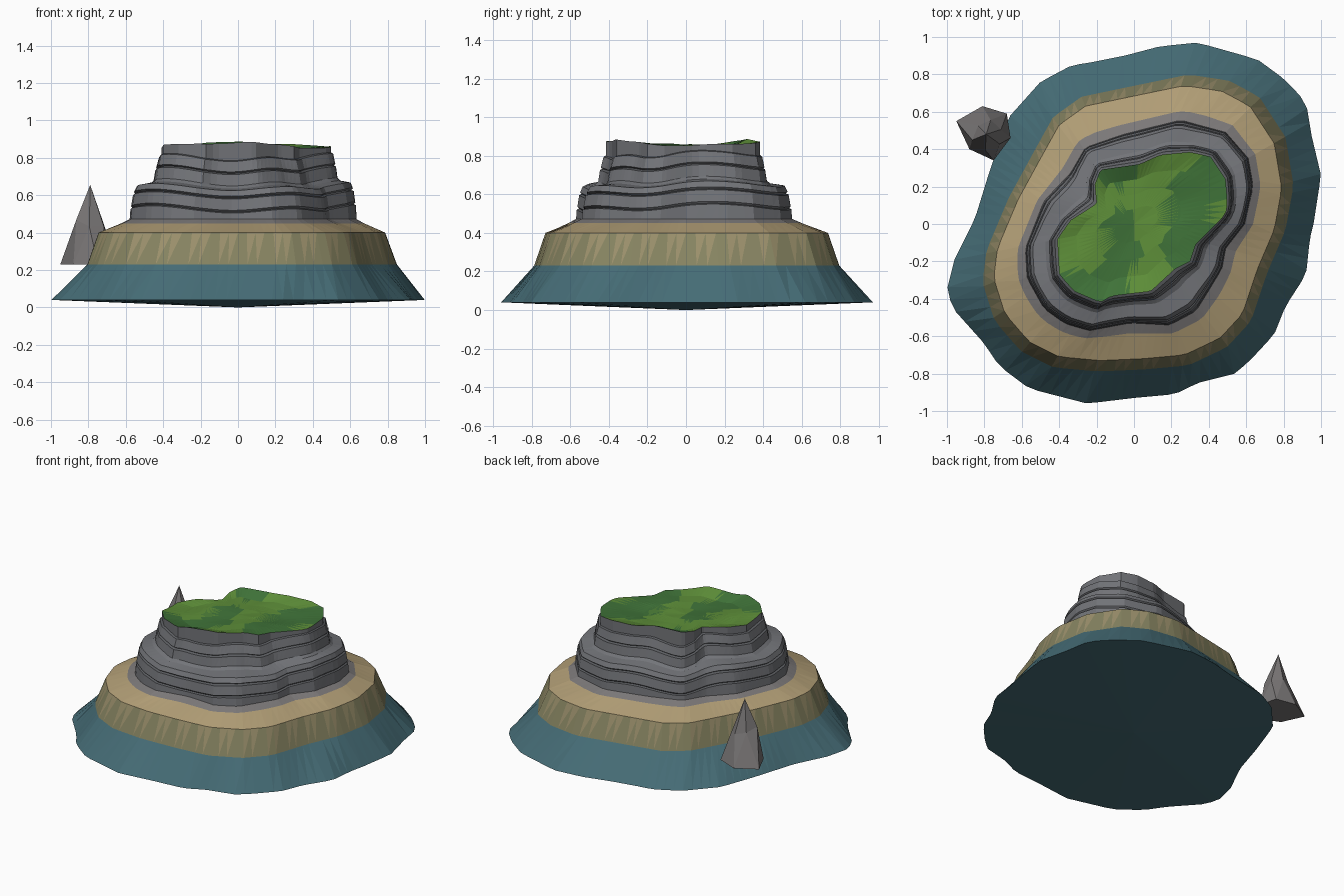
import bpy, math, random
from mathutils import noise, Vector

if "Cube" in bpy.data.objects:
    bpy.data.objects.remove(bpy.data.objects["Cube"])

random.seed(4)
N = 96

def mat(name, c):
    m = bpy.data.materials.new(name)
    m.diffuse_color = (*c, 1)
    m.use_nodes = True
    m.node_tree.nodes["Principled BSDF"].inputs["Base Color"].default_value = m.diffuse_color
    return m

WATER = mat("deep_water_rock", (0.06, 0.15, 0.18))
WET = mat("wet_sand", (0.24, 0.23, 0.12))
DAMP = mat("damp_sand", (0.33, 0.28, 0.15))
SAND = mat("sand", (0.44, 0.34, 0.18))
SCREE = mat("scree", (0.20, 0.19, 0.19))
ROCK = mat("cliff_rock", (0.17, 0.175, 0.19))
DARK = mat("cliff_rock_dark", (0.11, 0.115, 0.125))
GRASS = mat("grass", (0.11, 0.27, 0.04))
GRASS2 = mat("grass_dark", (0.05, 0.17, 0.04))
STACK = mat("stack_rock", (0.19, 0.18, 0.18))

# Outlines as flat x, y pairs, counter-clockwise
SHORE = [.96, 0, 1, .26, .95, .47, .92, .65, .81, .77, .66, .88, .34, .97, .14, .95, -.05, .9, -.25, .86,
         -.33, .85, -.5, .76, -.67, .57, -.77, .29, -.85, .03, -.96, -.19, -1, -.35, -.97, -.45,
         -.8, -.64, -.72, -.76, -.56, -.88, -.25, -.96, 0, -.93, .22, -.91, .34, -.85, .54, -.8,
         .62, -.73, .75, -.59, .81, -.44, .92, -.27, .94, -.08]
BEACH = [.79, .19, .75, .43, .62, .63, .47, .71, .27, .74, -.02, .68, -.26, .63, -.4, .53, -.5, .35,
         -.62, .13, -.73, -.13, -.75, -.29, -.69, -.48, -.56, -.63, -.4, -.71, -.18, -.73, .05, -.72,
         .27, -.7, .46, -.61, .58, -.48, .66, -.24, .75, -.03]
FOOT = [.635, .2, .61, .35, .49, .49, .25, .555, .11, .52, -.07, .475, -.26, .41, -.34, .27, -.48, .12,
        -.58, -.13, -.57, -.29, -.48, -.45, -.37, -.53, -.24, -.57, -.02, -.53, .19, -.54, .33, -.465,
        .39, -.37, .47, -.24, .49, -.13, .59, 0]
RIM = [.5, .11, .49, .24, .41, .36, .3, .385, .14, .37, .03, .32, -.18, .29, -.21, .21, -.2, .11,
       -.26, .07, -.34, .02, -.41, -.08, -.4, -.27, -.32, -.36, -.18, -.42, -.12, -.385, .09, -.36,
       .22, -.24, .3, -.2, .33, -.11, .41, -.03, .49, .05]

def radii(flat):
    """Resample an outline to N radii by crossing rays with its edges."""
    pts = [Vector(p) for p in zip(flat[::2], flat[1::2])]
    out = []
    for i in range(N):
        d = Vector((math.cos(2 * math.pi * i / N), math.sin(2 * math.pi * i / N)))
        best = 0
        for a, b in zip(pts, pts[1:] + pts[:1]):
            e = b - a
            den = d.x * e.y - d.y * e.x
            if abs(den) < 1e-9:
                continue
            r = (a.x * e.y - a.y * e.x) / den
            s = (a.x * d.y - a.y * d.x) / den
            if r > 0 and -1e-6 <= s <= 1 + 1e-6:
                best = max(best, r)
        out.append(best)
    return out

shore, beach, foot, rim = map(radii, (SHORE, BEACH, FOOT, RIM))

def mix(a, b, t):
    return [p + (q - p) * t for p, q in zip(a, b)]

def ring(rs, z):
    """Ring of points; z is a number or a function of x, y, angle."""
    pts = []
    for i, r in enumerate(rs):
        a = 2 * math.pi * i / N
        x, y = r * math.cos(a), r * math.sin(a)
        pts.append((x, y, z(x, y, a) if callable(z) else z))
    return pts

def make(name, verts, faces, mats, index):
    me = bpy.data.meshes.new(name)
    me.from_pydata(verts, [], faces)
    for m in mats:
        me.materials.append(m)
    me.polygons.foreach_set("material_index", index)
    ob = bpy.data.objects.new(name, me)
    bpy.context.collection.objects.link(ob)
    return ob

def loft(name, rings, mats, pick, cap=None, cap_first=False):
    """Skin stacked rings with triangles; pick(band, segment, half, centre) chooses a material."""
    verts = [p for r in rings for p in r]
    faces = []
    idx = []
    def add(f, b, i, h):
        c = sum((Vector(verts[k]) for k in f), Vector()) / 3
        faces.append(f)
        idx.append(pick(b, i, h, c))
    if cap:
        verts.append(cap)
    for b in range(len(rings) - 1):
        for i in range(N):
            j = (i + 1) % N
            p, q, r, s = b * N + i, b * N + j, b * N + N + j, b * N + N + i
            add((p, q, r), b, i, 0)
            add((p, r, s), b, i, 1)
    if cap:
        o = 0 if cap_first else (len(rings) - 1) * N
        for i in range(N):
            j = (i + 1) % N
            f = (o + j, o + i, len(verts) - 1) if cap_first else (o + i, o + j, len(verts) - 1)
            add(f, len(rings), i, 0)
    return make(name, verts, faces, mats, idx)

# Underwater skirt with a shallow pointed underside
water = [r * 1.08 for r in beach]
loft("underwater_base", [ring(shore, .04), ring(water, .23)], [WATER],
     lambda b, i, h, c: 0, (0, 0, 0), True)

# Beach: toothed wet band, dry sand, scree
loft("beach", [ring(water, .23), ring(beach, .40), ring(mix(beach, foot, .72), .45),
               ring(mix(beach, foot, 1.03), .475)], [WET, DAMP, SAND, SCREE],
     lambda b, i, h, c: (h if i % 3 else 0) if b == 0 else b + 1)

# Cliff strata: (height, blend from foot to rim)
STRATA = [(.44, -.02), (.525, .02), (.53, .10), (.54, .04), (.60, .10), (.605, .2), (.615, .13),
          (.645, .22), (.655, .62), (.67, .74), (.73, .80), (.737, .9), (.745, .83), (.80, .92), (.805, 1.0)]

def wavy(z):
    return lambda x, y, a: z + .012 * math.sin(2 * a + 1) + .012 * math.sin(5 * a + z)

def rim_z(x, y, a):
    return .868 - .013 * math.cos(2 * a) + .012 * noise.noise((x * 5, y * 5, 2))

def cliff_tone(b, i, h, c):
    return 1 if b in (1, 4, 10, 13) else 0

loft("cliff", [ring(mix(foot, rim, t), wavy(z)) for z, t in STRATA] + [ring(rim, rim_z)],
     [ROCK, DARK], cliff_tone)

# Grass plateau with uneven patches
def turf_z(x, y, a):
    return .85 + .03 * noise.noise((x * 4, y * 4, 5))

loft("grass_top", [ring(rim, rim_z)] + [ring([r * k for r in rim], turf_z) for k in (.75, .5, .25)],
     [GRASS, GRASS2],
     lambda b, i, h, c: int(noise.noise((c.x * 5, c.y * 5, 9)) + .25 * math.sin(7 * c.x - 5 * c.y) > .02),
     (0, 0, turf_z(0, 0, 0)))

# Sea stack: faceted spike standing off the shore
base = [(-.66, .46, .25), (-.68, .59, .24), (-.81, .63, .23), (-.95, .55, .23), (-.88, .40, .23), (-.75, .34, .23)]
mid = []
for k in range(6):
    a = math.radians(60 * k + 20)
    r = .08 + random.uniform(-.012, .012)
    mid.append((-.78 + r * math.cos(a), .48 + r * math.sin(a), .45 + random.uniform(-.03, .03)))
sf = [(5, 4, 3, 2, 1, 0)]
for i in range(6):
    j = (i + 1) % 6
    sf += [(i, j, 6 + i), (j, 6 + j, 6 + i), (6 + i, 6 + j, 12)]
make("sea_stack", base + mid + [(-.79, .48, .655)], sf, [STACK], [0] * len(sf))
